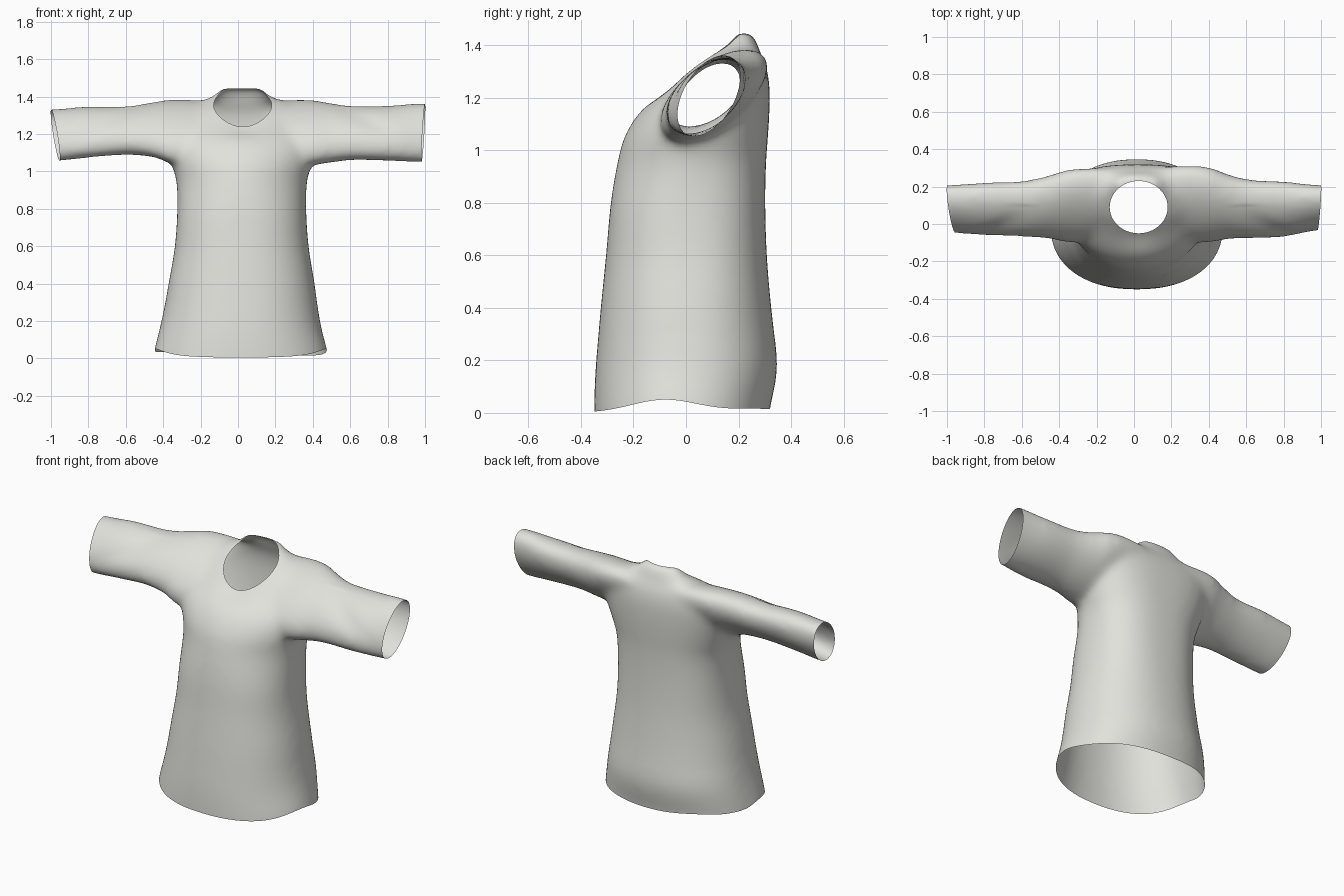
import bpy, bmesh, math
from mathutils import Vector

if "Cube" in bpy.data.objects:
    bpy.data.objects.remove(bpy.data.objects["Cube"])

STEPS = 48


def refine(rows, n=4):
    """Smoothly interpolate a table of cross-section values."""
    out = []
    for i in range(len(rows) - 1):
        a, b = rows[max(i - 1, 0)], rows[i]
        c, d = rows[i + 1], rows[min(i + 2, len(rows) - 1)]
        for k in range(n):
            t = k / n
            out.append([q + .5 * t * (r - p + t * (2 * p - 5 * q + 4 * r - s + t * (3 * (q - r) + s - p)))
                        for p, q, r, s in zip(a, b, c, d)])
    return out + [rows[-1]]


def loft(name, rings):
    """Closed solid skinned through a list of equal-length rings."""
    bm = bmesh.new()
    loops = [[bm.verts.new(p) for p in ring] for ring in rings]
    for a, b in zip(loops, loops[1:]):
        for i in range(len(a)):
            j = (i + 1) % len(a)
            bm.faces.new((a[i], a[j], b[j], b[i]))
    bm.faces.new(loops[0])
    bm.faces.new(loops[-1])
    bmesh.ops.recalc_face_normals(bm, faces=bm.faces)
    me = bpy.data.meshes.new(name)
    bm.to_mesh(me)
    bm.free()
    ob = bpy.data.objects.new(name, me)
    bpy.context.collection.objects.link(ob)
    return ob


def angles():
    return [2 * math.pi * i / STEPS for i in range(STEPS)]


def power(v, e):
    return math.copysign(abs(v) ** e, v)


def ramp(v, a, b):
    t = min(1, max(0, (v - a) / (b - a)))
    return t * t * (3 - 2 * t)


def torso_ring(z, x0, x1, y0, y1):
    """Oval with a rounder chest and a squarer upper back."""
    cx, cy, rx, ry = (x0 + x1) / 2, (y0 + y1) / 2, (x1 - x0) / 2, (y1 - y0) / 2
    front = .9 + .15 * ramp(z, .7, 1)
    back = .9 - .12 * ramp(z, .3, .9)
    pts = []
    for t in angles():
        e = back if math.sin(t) > 0 else front
        pts.append((cx + rx * power(math.cos(t), e), cy + ry * power(math.sin(t), e), z))
    return pts


def sleeve_ring(x, y0, y1, z0, z1):
    """Oval leaning backwards, more so where it meets the body."""
    cy, cz, ry, rz = (y0 + y1) / 2, (z0 + z1) / 2, (y1 - y0) / 2, (z1 - z0) / 2
    k = .48 + .14 * ramp(-abs(x), -.6, -.3)
    lean, a = ry * k, ry * math.sqrt(1 - k * k)
    return [(x, cy + a * math.cos(t) + lean * math.sin(t), cz + rz * math.sin(t))
            for t in angles()]


# Torso: height, left, right, front, back
torso = loft("shirt_torso", [torso_ring(*s) for s in refine((
    (-.10, -.46, .49, -.35, .31), (.00, -.447, .477, -.35, .32),
    (.10, -.427, .455, -.348, .34), (.20, -.407, .437, -.342, .347),
    (.40, -.372, .41, -.325, .325), (.60, -.338, .378, -.305, .308),
    (.80, -.325, .365, -.287, .302), (.95, -.33, .37, -.262, .305),
    (1.05, -.36, .40, -.235, .312), (1.15, -.385, .425, -.172, .318),
    (1.25, -.39, .43, -.055, .318), (1.32, -.36, .41, .025, .305),
    (1.365, -.24, .29, .085, .285), (1.395, -.15, .19, .115, .275),
    (1.445, -.09, .13, .16, .255)))])

# Both sleeves: one tube from cuff to cuff
sleeves = loft("sleeve_tube", [sleeve_ring(*s) for s in refine((
    (-1.06, -.045, .205, 1.05, 1.33), (-.95, -.05, .212, 1.055, 1.337),
    (-.80, -.062, .222, 1.072, 1.348), (-.60, -.068, .23, 1.088, 1.348),
    (-.45, -.08, .262, 1.075, 1.372), (-.36, -.10, .29, 1.045, 1.385),
    (-.22, -.09, .30, 1.06, 1.382), (.025, -.03, .30, 1.10, 1.365),
    (.27, -.09, .312, 1.06, 1.382), (.40, -.10, .305, 1.035, 1.382),
    (.50, -.082, .268, 1.047, 1.365), (.62, -.078, .238, 1.06, 1.35),
    (.80, -.07, .228, 1.055, 1.353), (.95, -.04, .212, 1.05, 1.364),
    (1.06, -.025, .205, 1.05, 1.364)))])

# Neck opening cutter
NX, NY, NRX, NRY, NZ = .025, .09, .155, .14, 1.15
neck = loft("neck_cutter", [
    [(NX + NRX * math.cos(t), NY + NRY * math.sin(t), z) for t in angles()]
    for z in (NZ, 1.7)])
for helper in (sleeves, neck):
    helper.hide_render = True

# Fuse sleeves to torso, soften the joins, open the neck
m = torso.modifiers.new("join", 'BOOLEAN')
m.operation, m.object = 'UNION', sleeves
m = torso.modifiers.new("remesh", 'REMESH')
m.mode, m.voxel_size = 'VOXEL', .017
m = torso.modifiers.new("soften", 'SMOOTH')
m.factor, m.iterations = .5, 22
m = torso.modifiers.new("neck", 'BOOLEAN')
m.operation, m.object = 'DIFFERENCE', neck
deps = bpy.context.evaluated_depsgraph_get()
me = bpy.data.meshes.new_from_object(torso.evaluated_get(deps))
for ob in (torso, sleeves, neck):
    bpy.data.objects.remove(ob)

bm = bmesh.new()
bm.from_mesh(me)


# Drop the neck cutter walls so the cloth is a single open layer
def on_cutter(v):
    r = math.hypot((v.co.x - NX) / NRX, (v.co.y - NY) / NRY)
    return v.co.z > NZ - .001 and (abs(r - 1) < .004 or (r < 1.004 and v.co.z < NZ + .001))


bmesh.ops.delete(bm, geom=[f for f in bm.faces if all(on_cutter(v) for v in f.verts)],
                 context='FACES')

# Open the hem and both cuffs
for co, no in (((0, 0, 0), (0, 0, -1)),
               ((-1, .15, 1.33), (-1, -.1, -.12)),
               ((1, .15, 1.355), (1, -.05, -.04))):
    bmesh.ops.bisect_plane(bm, geom=bm.verts[:] + bm.edges[:] + bm.faces[:],
                           plane_co=co, plane_no=Vector(no).normalized(), clear_outer=True)


def bump(x, c, w):
    return math.exp(-((x - c) / w) ** 2)


for v in bm.verts:
    x, y, z = v.co
    # Hem rises at the sides
    if z < .3:
        rise = .05 * bump(y, -.08, .18) + .015 * bump(y, .3, .2)
        rise += .02 * bump(x, -.3, .2) * ramp(y, 0, .15)
        v.co.z += rise * (1 - z / .3)
    # Neckline dips at the front
    v.co.z -= .015 * bump(x, NX, .1) * bump(y, -.06, .07) * ramp(z, 1.1, 1.2)
    # Diagonal sleeve creases at the front
    if abs(x) > .45 and y < .1:
        v.co.y += .012 * bump(z, 1.38 - (abs(x) - .45) * .45, .05) * bump(abs(x), .7, .15)

for f in bm.faces:
    f.smooth = True
bm.to_mesh(me)
bm.free()

cloth = bpy.data.materials.new("pale grey cloth")
cloth.diffuse_color = (.76, .76, .72, 1)
cloth.use_nodes = True
cloth.node_tree.nodes["Principled BSDF"].inputs["Base Color"].default_value = cloth.diffuse_color
me.materials.clear()
me.materials.append(cloth)
shirt = bpy.data.objects.new("shirt", me)
bpy.context.collection.objects.link(shirt)
